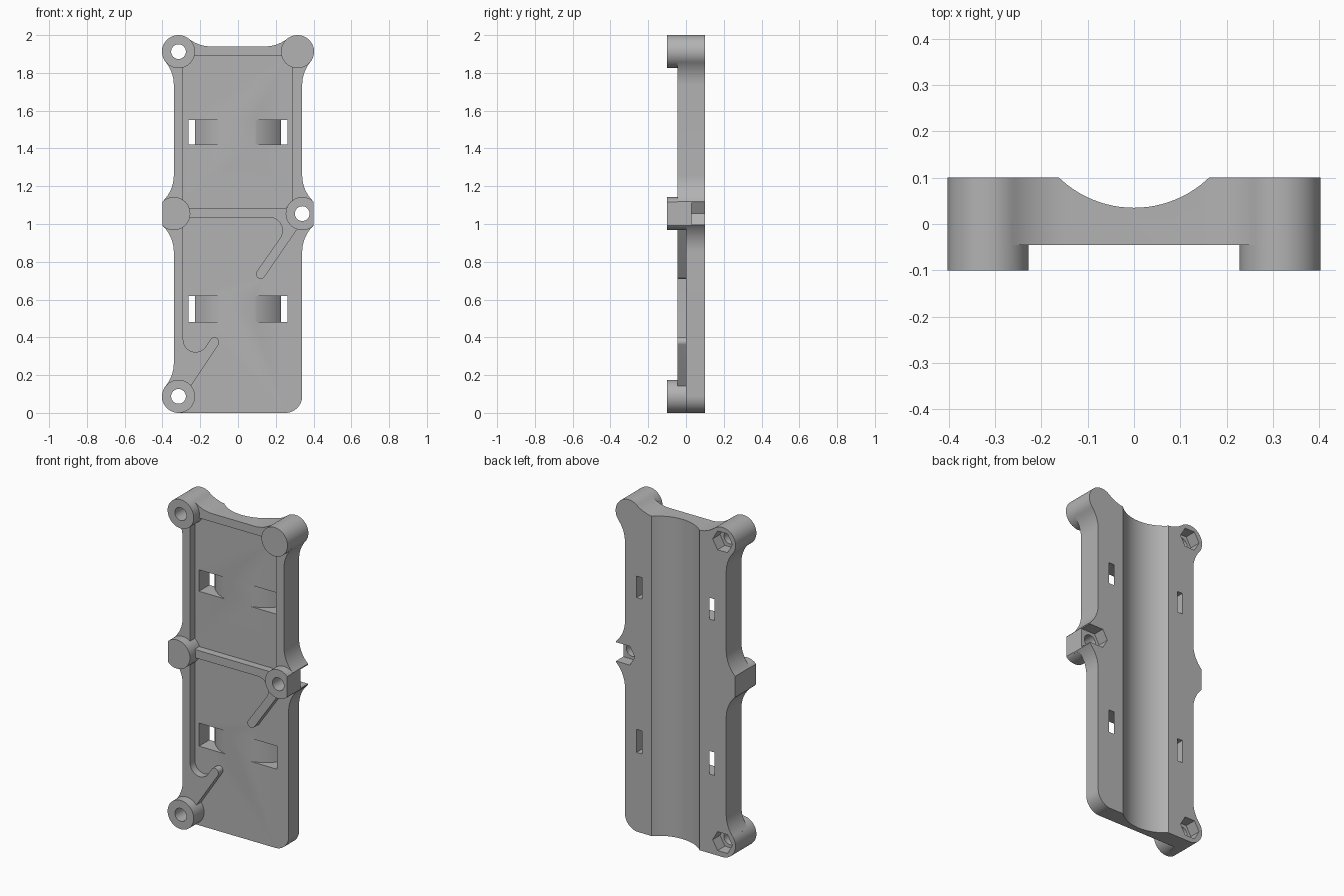
import bpy, bmesh
from math import sin, cos, atan2, sqrt, pi, radians

cube = bpy.data.objects.get("Cube")
if cube:
    bpy.data.objects.remove(cube, do_unlink=True)

grey = bpy.data.materials.new("plain grey")
grey.use_nodes = True
colour = (0.45, 0.45, 0.45, 1)
grey.diffuse_color = colour
grey.node_tree.nodes["Principled BSDF"].inputs["Base Color"].default_value = colour

FRONT, RIB, BACK = -0.1, -0.045, 0.1   # depth levels; the panel face is at 0
HALF, EDGE, TOP = 0.34, 0.4, 1.94      # half width, clipped boss edge, top edge
BOSS_R, FLARE = 0.0875, 0.19
LOW, MID, HIGH = (0.315, 0.0875), (HALF, 1.055), (0.315, 1.9125)


def arc(cx, cy, r, a, b, n=16):
    return [(cx + r * cos(a + (b - a) * i / n), cy + r * sin(a + (b - a) * i / n))
            for i in range(n + 1)]


def degrees_arc(cx, cy, r, a, b, n=16):
    return arc(cx, cy, r, radians(a), radians(b), n)


def mirror(points):
    return [(-x, y) for x, y in points]


def prism(name, points, a, b, axis="Y"):
    """Extrude a closed profile between two levels of an axis."""
    bm = bmesh.new()
    place = (lambda p, t: (p[0], t, p[1])) if axis == "Y" else (lambda p, t: (p[0], p[1], t))
    loops = [[bm.verts.new(place(p, t)) for p in points] for t in (a, b)]
    n = len(points)
    for loop in loops:
        bm.faces.new(loop)
    for i in range(n):
        j = (i + 1) % n
        bm.faces.new((loops[0][i], loops[0][j], loops[1][j], loops[1][i]))
    bmesh.ops.remove_doubles(bm, verts=bm.verts[:], dist=1e-5)
    bmesh.ops.recalc_face_normals(bm, faces=bm.faces[:])
    mesh = bpy.data.meshes.new(name)
    bm.to_mesh(mesh)
    bm.free()
    mesh.materials.append(grey)
    obj = bpy.data.objects.new(name, mesh)
    bpy.context.collection.objects.link(obj)
    return obj


def activate(obj):
    bpy.ops.object.select_all(action="DESELECT")
    obj.select_set(True)
    bpy.context.view_layer.objects.active = obj


def cut(obj, *args):
    """Subtract a temporary prism from an object."""
    cutter = prism("cutter", *args)
    mod = obj.modifiers.new("cut", "BOOLEAN")
    mod.operation, mod.solver, mod.object = "DIFFERENCE", "EXACT", cutter
    activate(obj)
    bpy.ops.object.modifier_apply(modifier=mod.name)
    bpy.data.objects.remove(cutter, do_unlink=True)


def side_flare(boss, s):
    """Concave curve from the straight side to a boss, below (-1) or above (1)."""
    dx = boss[0] - HALF - FLARE
    h = sqrt((FLARE + BOSS_R) ** 2 - dx ** 2)
    end = atan2(-s * h, dx) % (2 * pi)
    return arc(HALF + FLARE, boss[1] + s * h, FLARE, pi, end)


def round_boss(boss, start, end):
    """Boss arc between two outline points, going anticlockwise."""
    a = atan2(start[1] - boss[1], start[0] - boss[0])
    b = atan2(end[1] - boss[1], end[0] - boss[0])
    pts = arc(*boss, BOSS_R, a, b if b > a else b + 2 * pi, 24)[1:-1]
    return [(min(x, EDGE), z) for x, z in pts] if boss == MID else pts


# Outline of one upper half, from the middle boss to the top edge
below, above = side_flare(MID, -1), side_flare(MID, 1)[::-1]
shoulder = side_flare(HIGH, -1)
dz = HIGH[1] - TOP - FLARE
h = sqrt((FLARE + BOSS_R) ** 2 - dz ** 2)
crown = arc(HIGH[0] - h, TOP + FLARE, FLARE, atan2(dz, h), -pi / 2)
upper = (below + round_boss(MID, below[-1], above[0]) + above + shoulder
         + round_boss(HIGH, shoulder[-1], crown[0]) + crown)
foot = side_flare(LOW, 1)[::-1]
left_low = [(LOW[0], 0)] + round_boss(LOW, (LOW[0], 0), foot[0]) + foot
right_low = degrees_arc(0.25, 0.09, 0.09, -90, 0)
panel = prism("panel", right_low + upper + mirror(left_low + upper)[::-1], RIB, BACK)

# Recessed upper cell with rounded corners
cell = []
for x, z, a in ((0.245, 1.85, 0), (-0.25, 1.85, 90), (-0.25, 1.125, 180), (0.245, 1.125, 270)):
    cell += degrees_arc(x, z, 0.04, a, a + 90, 8)
cut(panel, cell, -0.2, 0)

# Recessed lower area, leaving the side rib, cross rib and two diagonal ribs
lower = (degrees_arc(-0.225, 0.387, 0.065, 180, 326.5)
         + degrees_arc(-0.125, 0.375, 0.025, 146.5, -33.5)
         + [(-0.294, 0.074), (-0.294, -0.1), (0.5, -0.1), (0.5, 0.99), (0.32, 0.982)]
         + degrees_arc(0.12, 0.735, 0.025, -34.5, -214.5)
         + degrees_arc(0.165, 0.965, 0.07, -34.5, 90)
         + degrees_arc(-0.24, 0.985, 0.05, 90, 180, 8))
cut(panel, lower, -0.2, 0)

# Long round groove down the back
cut(panel, degrees_arc(0, 0.269, 0.234, 0, 360, 96)[:-1], -0.1, 2.1, "Z")

# Strap slots with curved inner ramps
ramp_r = 0.283
a0, a1 = (atan2(y - 0.269, sqrt(ramp_r ** 2 - (y - 0.269) ** 2)) for y in (0.12, -0.008))
slot = [(0.262, -0.008), (0.262, 0.12)] + arc(0, 0.269, ramp_r, a0, a1)
for low, high in ((1.42, 1.55), (0.48, 0.62)):
    for profile in (slot, mirror(slot)):
        cut(panel, profile, low, high, "Z")

# Raised bosses on the front, three of them bored through into nut pockets
bosses = (("top_left_boss", HIGH, 1, False), ("top_right_boss", HIGH, -1, True),
          ("middle_left_boss", MID, 1, True), ("middle_right_boss", MID, -1, False),
          ("bottom_right_boss", LOW, -1, True))
parts = [panel]
for name, (x, z), s, bored in bosses:
    ring = degrees_arc(x, z, BOSS_R, 0, 360, 48)[:-1]
    ring = [(s * min(px, EDGE) if x == HALF else s * px, pz) for px, pz in ring]
    boss = prism(name, ring, FRONT, 0.01)
    parts.append(boss)
    if bored:
        bore = degrees_arc(s * x, z, 0.039, 0, 360, 32)[:-1]
        cut(boss, bore, -0.2, 0.2)
        cut(panel, bore, -0.2, 0.2)
        nut = degrees_arc(s * x, z, 0.066, 0, 360, 6)[:-1]
        if x == HALF:   # this pocket opens through the side
            nut = [(0.5, nut[1][1])] + nut[1:] + [(0.5, nut[5][1])]
            nut = nut[:-1][:6] + [nut[-1]]
        cut(panel, nut, 0.03, 0.2)

for obj in parts:
    activate(obj)
    bpy.ops.object.shade_smooth_by_angle(angle=radians(30))
